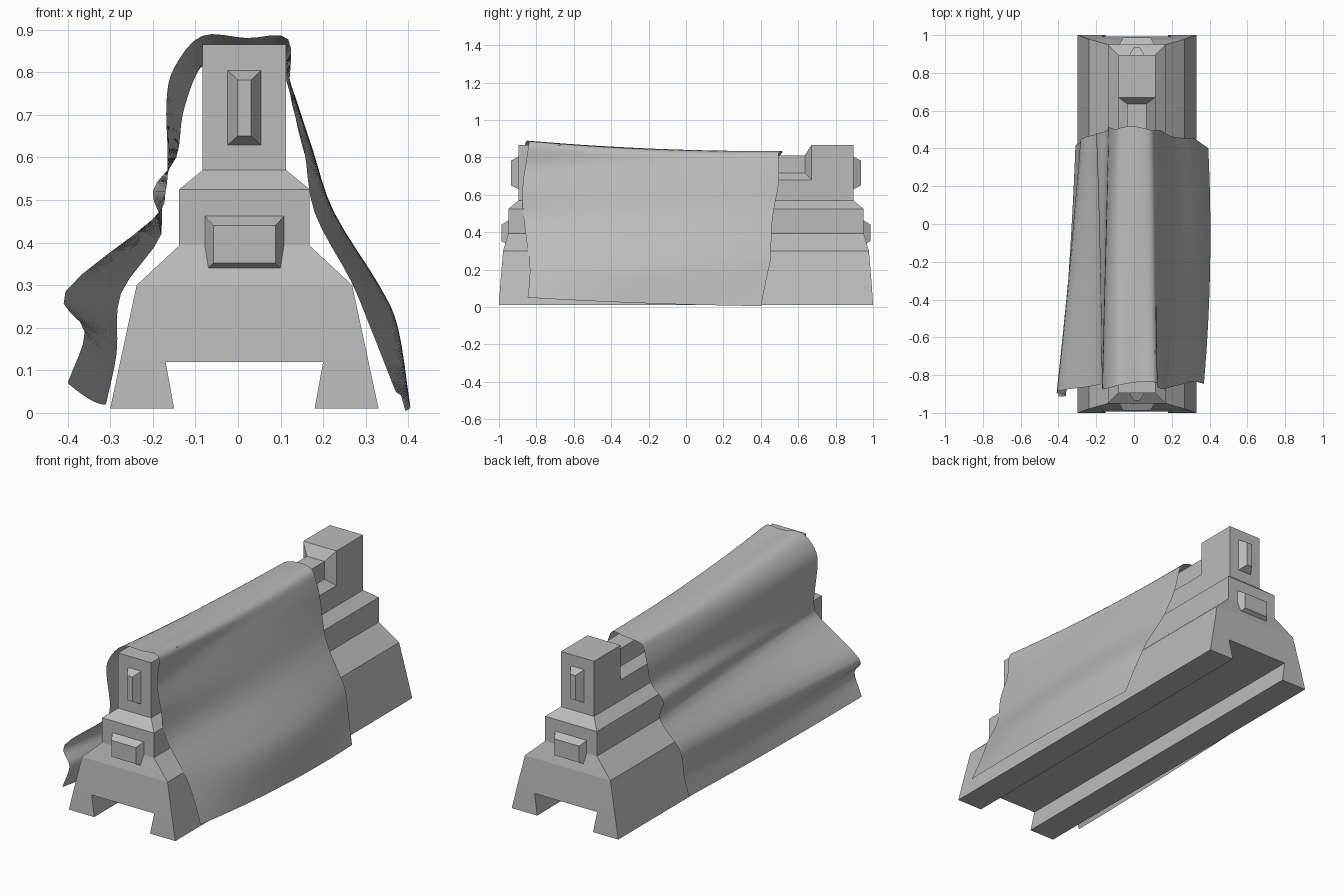
import bpy
import bmesh
import math
from mathutils import Vector

default_cube = bpy.data.objects.get("Cube")
if default_cube:
    bpy.data.objects.remove(default_cube, do_unlink=True)

CENTRE_X = 0.015


def make_material(name, value):
    material = bpy.data.materials.new(name)
    material.use_nodes = True
    colour = (value, value, value, 1.0)
    material.diffuse_color = colour
    material.node_tree.nodes["Principled BSDF"].inputs["Base Color"].default_value = colour
    return material


grey = make_material("plain grey", 0.5)


def finish(bm, name):
    mesh = bpy.data.meshes.new(name)
    bm.to_mesh(mesh)
    bm.free()
    mesh.materials.append(grey)
    obj = bpy.data.objects.new(name, mesh)
    bpy.context.collection.objects.link(obj)
    return obj


def loft(name, rings, cap_start=True, cap_end=True):
    """Join a series of equal-length rings of points into a solid."""
    bm = bmesh.new()
    rows = [[bm.verts.new(Vector(p) + Vector((CENTRE_X, 0, 0))) for p in ring] for ring in rings]
    count = len(rows[0])
    for low, high in zip(rows, rows[1:]):
        for i in range(count):
            j = (i + 1) % count
            bm.faces.new((low[i], low[j], high[j], high[i]))
    if cap_start:
        bm.faces.new(rows[0][::-1])
    if cap_end:
        bm.faces.new(rows[-1])
    bmesh.ops.recalc_face_normals(bm, faces=bm.faces)
    return finish(bm, name)


def level(x0, x1, y0, y1, z):
    """Horizontal rectangle."""
    return [(x0, y0, z), (x1, y0, z), (x1, y1, z), (x0, y1, z)]


def tier(half_x, half_y, z):
    return level(-half_x, half_x, -half_y, half_y, z)


def upright(half_x, z0, z1, y):
    """Rectangle facing along y."""
    return [(-half_x, y, z0), (half_x, y, z0), (half_x, y, z1), (-half_x, y, z1)]


# Stepped barrier body
loft("barrier_body", [
    tier(0.2915, 0.993, 0.12),
    tier(0.253, 0.978, 0.30),
    tier(0.153, 0.95, 0.393),
    tier(0.153, 0.95, 0.525),
    tier(0.098, 0.895, 0.57),
    tier(0.098, 0.895, 0.68),
])

# Long feet on both sides of the bottom channel
for side, label in ((1, "left"), (-1, "right")):
    loft(label + "_foot", [
        level(side * 0.165, side * 0.315, -1, 1, 0.01),
        level(side * 0.185, side * 0.2915, -0.993, 0.993, 0.12),
    ], cap_end=False)

# Narrow recessed top wall
loft("top_wall", [
    tier(0.098, 0.67, 0.68),
    tier(0.052, 0.64, 0.715),
    tier(0.052, 0.64, 0.81),
], cap_start=False)

# End blocks with bevelled inner faces, and raised panels on both ends
for side, label in ((-1, "front"), (1, "back")):
    loft(label + "_block", [
        upright(0.052, 0.715, 0.81, side * 0.635),
        upright(0.098, 0.68, 0.865, side * 0.67),
        upright(0.098, 0.68, 0.865, side * 0.895),
    ])
    loft(label + "_upper_panel", [
        upright(0.04, 0.628, 0.805, side * 0.894),
        upright(0.016, 0.65, 0.782, side * 0.935),
    ])
    loft(label + "_lower_panel", [
        upright(0.094, 0.33, 0.463, side * 0.948),
        upright(0.073, 0.352, 0.44, side * 0.987),
    ])

# Draped cloth: cross-sections from right hem, over the top, to left hem
front_section = [(-.40, .07), (-.36, .19), (-.405, .285), (-.2, .455), (-.17, .52), (-.165, .6),
                 (-.168, .73), (-.15, .81), (-.085, .885), (.02, .88), (.118, .877), (.122, .75),
                 (.155, .62), (.18, .47), (.265, .31), (.315, .19), (.37, .05)]
middle_section = [(-.345, .03), (-.32, .15), (-.335, .28), (-.19, .45), (-.18, .52), (-.155, .6),
                  (-.15, .72), (-.125, .8), (-.075, .84), (.015, .845), (.1, .835), (.125, .77),
                  (.175, .62), (.225, .47), (.33, .3), (.375, .2), (.403, .02)]
back_section = [(-.31, .02), (-.285, .14), (-.275, .28), (-.18, .42), (-.2, .52), (-.145, .6),
                (-.13, .7), (-.1, .79), (-.07, .82), (.015, .832), (.09, .825), (.122, .75),
                (.15, .63), (.2, .48), (.3, .3), (.34, .19), (.393, .005)]


def smooth_path(points, steps=4):
    """Interpolating spline through the points."""
    pts = [Vector(p) for p in points]
    padded = [2 * pts[0] - pts[1]] + pts + [2 * pts[-1] - pts[-2]]
    path = []
    for a, b, c, d in zip(padded, padded[1:], padded[2:], padded[3:]):
        for k in range(steps):
            t = k / steps
            path.append(b + (c - a) * t / 2 + (a - 2.5 * b + 2 * c - d / 2) * t ** 2
                        + (3 * b - a - 3 * c + d) * t ** 3 / 2)
    return path + [pts[-1]]


def build_cloth(rows=24):
    front, middle, back = (smooth_path(s) for s in (front_section, middle_section, back_section))
    last = len(front) - 1
    bm = bmesh.new()
    grid = []
    for r in range(rows + 1):
        t = r / rows
        row = []
        for i in range(last + 1):
            s = 2 * i / last - 1
            # Wavy front and back hems
            y_front = -0.855 - 0.05 * max(0, -s) ** 3 + 0.02 * math.sin(9 * s)
            y_back = 0.51 - 0.1 * s * s + 0.008 * math.sin(17 * s)
            p = (front[i] * (1 - t) * (1 - 2 * t) + middle[i] * 4 * t * (1 - t)
                 + back[i] * t * (2 * t - 1))
            row.append(bm.verts.new((p.x, y_front + (y_back - y_front) * t, max(p.y, 0))))
        grid.append(row)
    for near, far in zip(grid, grid[1:]):
        for i in range(last):
            bm.faces.new((near[i], far[i], far[i + 1], near[i + 1]))
    bm.normal_update()
    # Keep the outer side facing up
    if sum(f.normal.z for f in bm.faces) < 0:
        bmesh.ops.reverse_faces(bm, faces=bm.faces)
    for face in bm.faces:
        face.smooth = True
    return finish(bm, "draped_cloth")


build_cloth()
